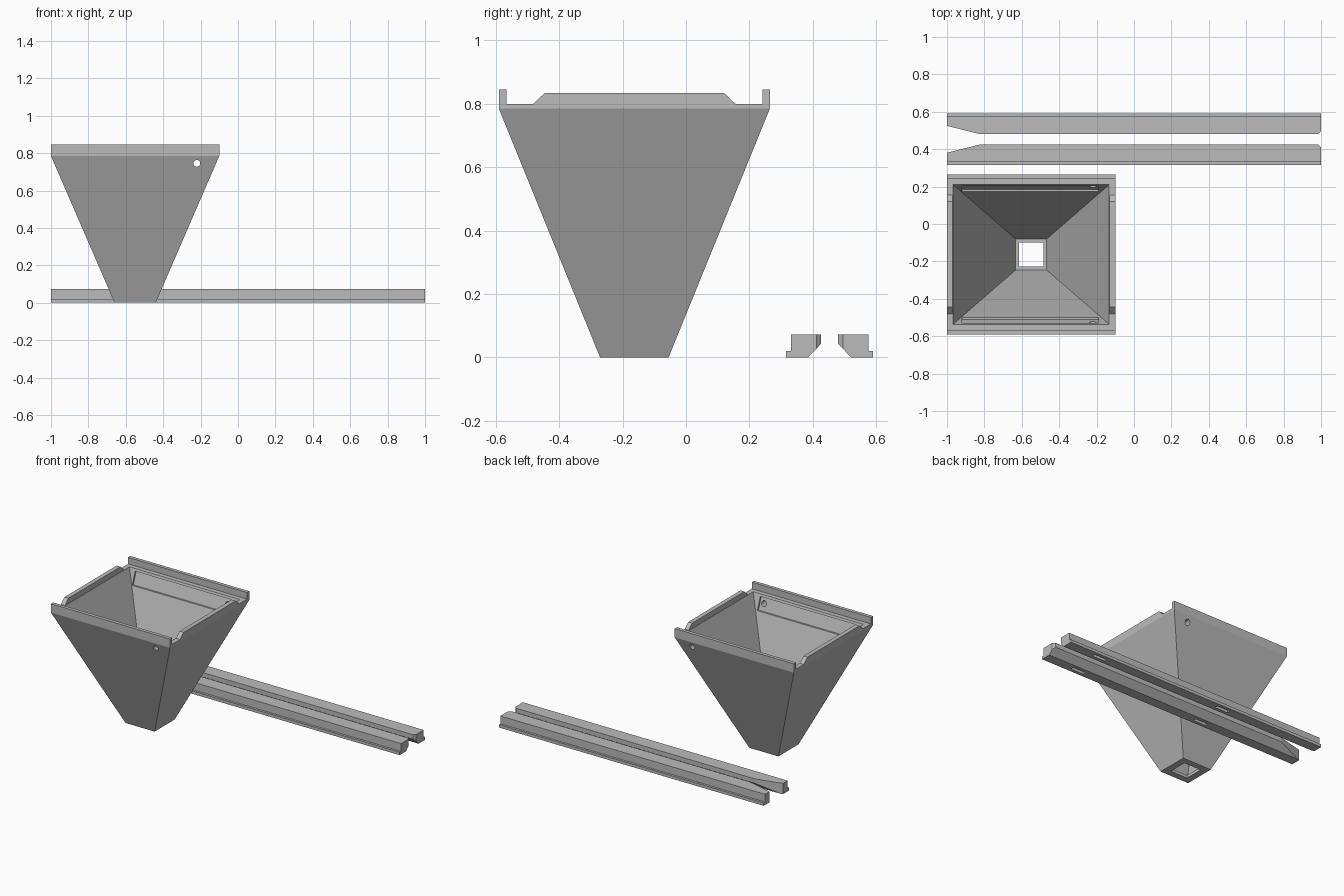
import bpy, bmesh, math
from mathutils import Matrix, Vector

if "Cube" in bpy.data.objects:
    bpy.data.objects.remove(bpy.data.objects["Cube"])

grey = bpy.data.materials.new("plain grey")
grey.diffuse_color = (0.5, 0.5, 0.5, 1)
grey.use_nodes = True
grey.node_tree.nodes["Principled BSDF"].inputs["Base Color"].default_value = grey.diffuse_color

CX, CY = -0.55, -0.163          # hopper axis
TOP = 0.80                      # hopper rim height


def make(name, bm):
    bmesh.ops.recalc_face_normals(bm, faces=bm.faces[:])
    me = bpy.data.meshes.new(name)
    bm.to_mesh(me)
    bm.free()
    me.materials.append(grey)
    ob = bpy.data.objects.new(name, me)
    bpy.context.collection.objects.link(ob)
    return ob


def prism_bm(profile, x0, x1):
    """Extrude a (y, z) profile along x."""
    bm = bmesh.new()
    a = [bm.verts.new((x0, y, z)) for y, z in profile]
    b = [bm.verts.new((x1, y, z)) for y, z in profile]
    n = len(a)
    bm.faces.new(a)
    bm.faces.new(b[::-1])
    for i in range(n):
        bm.faces.new((a[i], a[(i + 1) % n], b[(i + 1) % n], b[i]))
    return bm


def cut(ob, cutter):
    cutter.hide_render = True
    mod = ob.modifiers.new("cut", 'BOOLEAN')
    mod.operation = 'DIFFERENCE'
    mod.solver = 'EXACT'
    mod.object = cutter
    bpy.context.view_layer.objects.active = ob
    bpy.ops.object.modifier_apply(modifier=mod.name)
    bpy.data.objects.remove(cutter)


# Hopper funnel: closed loft of rectangular rings (half x, half y, z)
rings = [(0.11, 0.108, 0), (0.45, 0.4275, 0.785), (0.45, 0.4275, TOP),
         (0.417, 0.373, TOP), (0.0825, 0.0825, 0.02),
         (0.065, 0.065, 0.02), (0.065, 0.065, 0)]
bm = bmesh.new()
loops = [[bm.verts.new((CX + sx * hx, CY + sy * hy, z))
          for sx, sy in ((-1, -1), (1, -1), (1, 1), (-1, 1))]
         for hx, hy, z in rings]
for k, a in enumerate(loops):
    b = loops[(k + 1) % len(loops)]
    for i in range(4):
        j = (i + 1) % 4
        bm.faces.new((a[i], a[j], b[j], b[i]))
hopper = make("hopper", bm)


def inner_half(z):
    return 0.373 - 0.3725 * (TOP - z)


# Shallow pockets inside the front and back walls
for s in (-1, 1):
    z0, z1 = 0.70, 0.785
    pts = [(inner_half(z0) - 0.02, z0), (inner_half(z0) + 0.012, z0),
           (inner_half(z1) + 0.012, z1), (inner_half(z1) - 0.02, z1)]
    cut(hopper, make("pocket_cutter",
                     prism_bm([(CY + s * y, z) for y, z in pts], -0.92, -0.19)))

# Round pin hole through both walls
bm = bmesh.new()
bmesh.ops.create_cone(bm, cap_ends=True, segments=24, radius1=0.018, radius2=0.018,
                      depth=1.2, matrix=Matrix.Translation((-0.22, CY, 0.745))
                      @ Matrix.Rotation(math.pi / 2, 4, 'X'))
cut(hopper, make("pin_cutter", bm))

# Upright lips on the front and back, bevelled ridges on the sides
for s, side in ((-1, "front"), (1, "back")):
    make(side + "_lip", prism_bm([(CY + s * y, z) for y, z in
         ((0.4275, TOP), (0.4275, 0.845), (0.404, 0.845), (0.404, TOP))], -1.0, -0.1))
ridge = [(CY + y, z) for y, z in
         ((-0.319, TOP), (-0.282, 0.835), (0.282, 0.835), (0.319, TOP))]
for name, x0 in (("left_ridge", -1.0), ("right_ridge", -0.13)):
    make(name, prism_bm(ridge, x0, x0 + 0.03))

# Pair of mirrored slide rails
RY = 0.453
rail = [(0.137, 0), (0.137, 0.02), (0.122, 0.02), (0.122, 0.073),
        (0.027, 0.073), (0.027, 0.043), (0.068, 0)]
for s, side in ((-1, "front"), (1, "back")):
    bm = prism_bm([(RY + s * d, z) for d, z in rail], -1.0, 1.0)
    # long lead-in taper at one end, small chamfer at the other
    for co, no in (((-0.82, RY + s * 0.027, 0), (-0.045, -s * 0.18, 0)),
                   ((0.985, RY + s * 0.027, 0), (1, -s, 0))):
        res = bmesh.ops.bisect_plane(bm, geom=bm.verts[:] + bm.edges[:] + bm.faces[:],
                                     plane_co=co, plane_no=Vector(no).normalized(),
                                     clear_outer=True)
        edges = [e for e in res["geom_cut"] if isinstance(e, bmesh.types.BMEdge)]
        bmesh.ops.holes_fill(bm, edges=edges, sides=0)
    ob = make(side + "_rail", bm)
    # blind slots in the underside
    for x in (-0.24, 0.74):
        y = RY + s * 0.103
        cut(ob, make("slot_cutter", prism_bm(
            [(y - 0.012, -0.02), (y + 0.012, -0.02), (y + 0.012, 0.025),
             (y - 0.012, 0.025)], x - 0.05, x + 0.05)))
